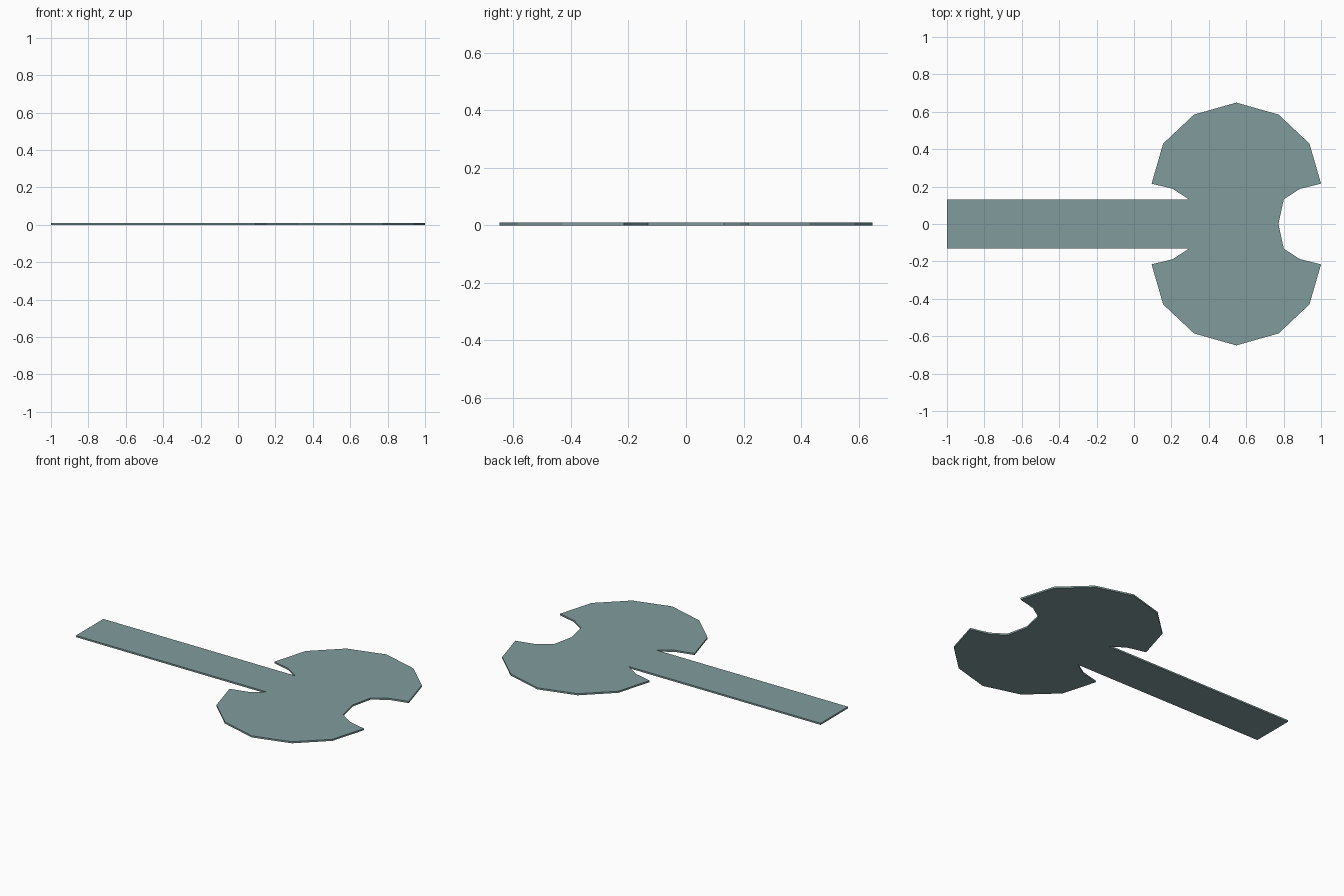
import bpy, bmesh

if "Cube" in bpy.data.objects:
    bpy.data.objects.remove(bpy.data.objects["Cube"])

THICK = 0.01
CX = 0.547  # centre line of the double blade

# Upper right quarter of the blade: crown, cutting edge, tip, notch
quarter = [(0.0, 0.649), (0.226, 0.585), (0.391, 0.43), (0.453, 0.216),
           (0.34, 0.188), (0.254, 0.132)]

# Upper half outline from handle end, over the blade, to the front notch
right = [(CX + x, y) for x, y in quarter]
left = [(CX - x, y) for x, y in reversed(quarter[1:])]
upper = [(-1.0, 0.132)] + left + right
lower = [(x, -y) for x, y in reversed(upper)]
outline = upper + [(0.772, 0.0)] + lower

# Flat double-bladed axe with its handle, one watertight plate
bm = bmesh.new()
face = bm.faces.new([bm.verts.new((x, y, 0.0)) for x, y in outline])
ext = bmesh.ops.extrude_face_region(bm, geom=[face], use_keep_orig=True)
top = [v for v in ext["geom"] if isinstance(v, bmesh.types.BMVert)]
bmesh.ops.translate(bm, vec=(0, 0, THICK), verts=top)
bmesh.ops.recalc_face_normals(bm, faces=bm.faces[:])

mesh = bpy.data.meshes.new("double_bladed_axe")
bm.to_mesh(mesh)
bm.free()
axe = bpy.data.objects.new("double_bladed_axe", mesh)
bpy.context.collection.objects.link(axe)

# Dull blue-green metal
metal = bpy.data.materials.new("dull_metal")
metal.diffuse_color = (0.22, 0.33, 0.33, 1.0)
metal.use_nodes = True
metal.node_tree.nodes["Principled BSDF"].inputs["Base Color"].default_value = metal.diffuse_color
mesh.materials.append(metal)
